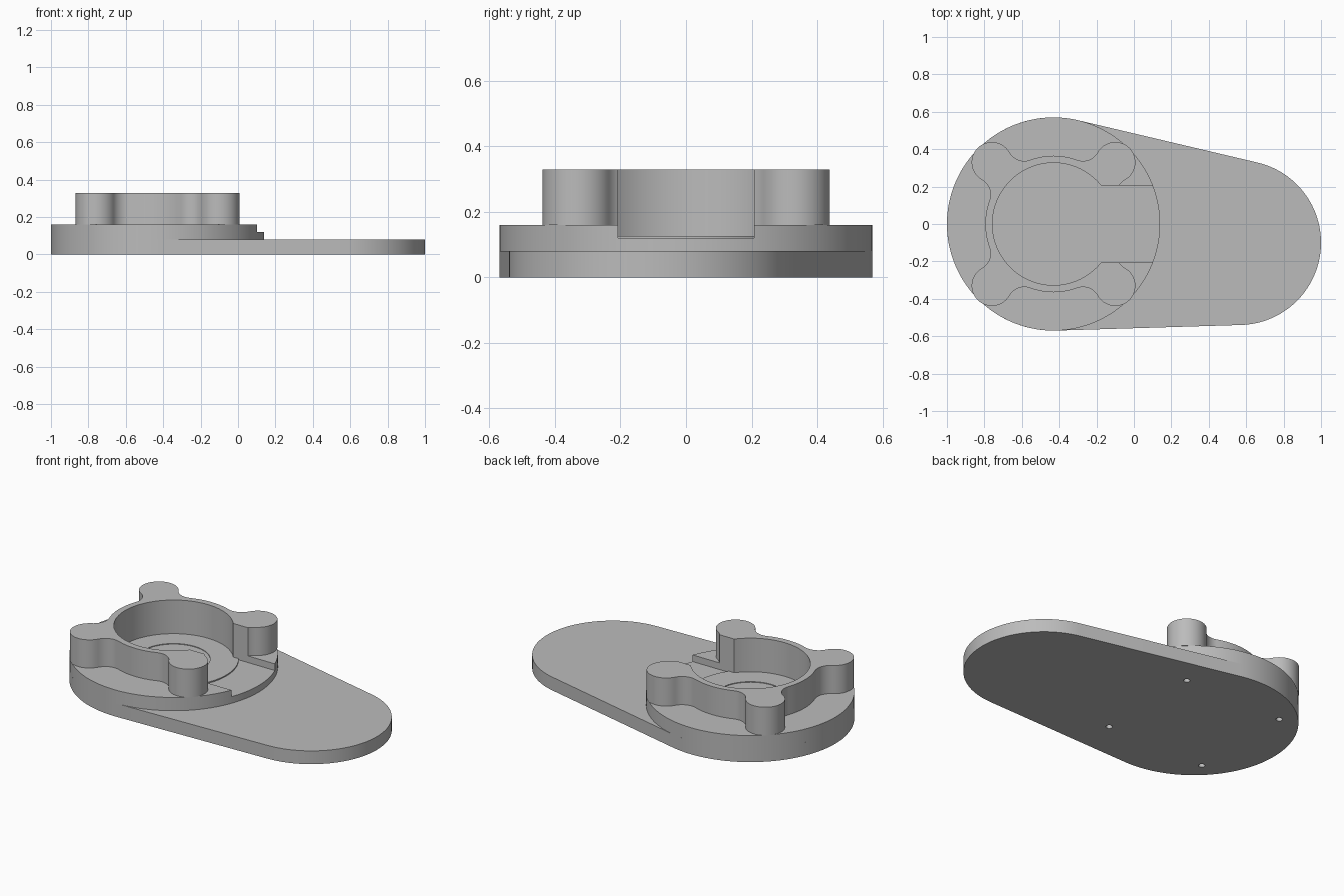
import bpy, bmesh
from math import sin, cos, pi, radians, acos, atan2, hypot, sqrt

if "Cube" in bpy.data.objects:
    bpy.data.objects.remove(bpy.data.objects["Cube"], do_unlink=True)

grey = bpy.data.materials.new("plain_grey")
grey.use_nodes = True
grey.diffuse_color = (0.5, 0.5, 0.5, 1)
grey.node_tree.nodes["Principled BSDF"].inputs["Base Color"].default_value = grey.diffuse_color

CX = -0.43                       # centre of the round holder
DISC_R, TIP_R = 0.57, 0.44
PLATE_TOP, DISC_TOP, WALL_TOP = 0.08, 0.16, 0.33
SLOT_Z, FLOOR_Z = 0.12, 0.127
POST = 0.33                      # post offset from the holder centre


def arc(x, y, r, start, end, n):
    return [(x + r * cos(start + (end - start) * i / n),
             y + r * sin(start + (end - start) * i / n)) for i in range(n + 1)]


def circle(x, y, r, n=96):
    return arc(x, y, r, 0, 2 * pi, n)[:-1]


def prism(name, outline, z0, z1):
    """Extrude a flat outline from z0 up to z1."""
    bm = bmesh.new()
    face = bm.faces.new([bm.verts.new((x, y, z0)) for x, y in outline])
    top = bmesh.ops.extrude_face_region(bm, geom=[face])["geom"]
    bmesh.ops.translate(bm, vec=(0, 0, z1 - z0),
                        verts=[v for v in top if isinstance(v, bmesh.types.BMVert)])
    bmesh.ops.recalc_face_normals(bm, faces=bm.faces)
    mesh = bpy.data.meshes.new(name)
    bm.to_mesh(mesh)
    bm.free()
    mesh.materials.append(grey)
    obj = bpy.data.objects.new(name, mesh)
    bpy.context.collection.objects.link(obj)
    return obj


def activate(obj):
    bpy.ops.object.select_all(action='DESELECT')
    obj.select_set(True)
    bpy.context.view_layer.objects.active = obj


def cut(obj, outline, z0, z1):
    cutter = prism("cutter", outline, z0, z1)
    cutter.hide_render = True
    mod = obj.modifiers.new("cut", 'BOOLEAN')
    mod.operation, mod.solver, mod.object = 'DIFFERENCE', 'EXACT', cutter
    activate(obj)
    bpy.ops.object.modifier_apply(modifier=mod.name)
    bpy.data.objects.remove(cutter, do_unlink=True)


# Base plate: two circles joined by their outer tangents
tip_x, tip_y = 0.56, -0.10
axis = atan2(tip_y, tip_x - CX)
spread = acos((DISC_R - TIP_R) / hypot(tip_x - CX, tip_y))
plate = prism("base_plate",
              arc(CX, 0, DISC_R, axis + spread, axis + 2 * pi - spread, 80)
              + arc(tip_x, tip_y, TIP_R, axis - spread, axis + spread, 64),
              0, PLATE_TOP)

# Raised round platform
disc = prism("round_platform", circle(CX, 0, DISC_R, 128), PLATE_TOP, DISC_TOP)

# Wall outline: round body with four posts blended in by fillets
body_r, post_r, fil_r = 0.365, 0.108, 0.09
post_d = POST * sqrt(2)
fil_d, reach = body_r + fil_r, post_r + fil_r
delta = acos((fil_d ** 2 + post_d ** 2 - reach ** 2) / (2 * fil_d * post_d))
outline = []
for k in range(4):
    a = radians(45 + 90 * k)
    px, py = CX + post_d * cos(a), post_d * sin(a)
    f1, f2 = a - delta, a + delta
    x1, y1 = CX + fil_d * cos(f1), fil_d * sin(f1)
    x2, y2 = CX + fil_d * cos(f2), fil_d * sin(f2)
    # direction from first fillet to post, measured against the post axis
    turn = atan2(py - y1, px - x1) - a
    turn = (turn + pi) % (2 * pi) - pi
    outline += arc(x1, y1, fil_r, f1 + pi, a + turn, 12)[:-1]
    outline += arc(px, py, post_r, a + turn - pi, a - turn + pi, 32)[:-1]
    outline += arc(x2, y2, fil_r, a - turn, f2 - pi, 12)[:-1]
    outline += arc(CX, 0, body_r, f2, f1 + pi / 2, 10)[:-1]
wall = prism("holder_wall", outline, DISC_TOP, WALL_TOP)

# Round pocket, shallow seat recess and the open slot on one side
slot = [(CX, -0.207), (0.3, -0.207), (0.3, 0.207), (CX, 0.207)]
cut(wall, circle(CX, 0, 0.327), 0.1, 0.4)
cut(wall, slot, 0.1, 0.4)
cut(disc, circle(CX, 0, 0.327), FLOOR_Z, 0.4)
cut(disc, slot, FLOOR_Z, 0.4)
side = sqrt(0.355 ** 2 - 0.207 ** 2)
edge = atan2(0.207, side)
cut(disc, arc(CX, 0, 0.355, edge, -edge, 24) + [(0.3, -0.207), (0.3, 0.207)], SLOT_Z, 0.4)
cut(disc, circle(CX, 0, 0.2, 64), FLOOR_Z - 0.004, 0.4)

# Screw holes under the posts
for part in (plate, disc, wall):
    for sx in (-1, 1):
        for sy in (-1, 1):
            cut(part, circle(CX + sx * POST, sy * POST, 0.018, 20), -0.1, 0.26)

for part in (plate, disc, wall):
    activate(part)
    bpy.ops.object.shade_smooth_by_angle(angle=radians(30))
